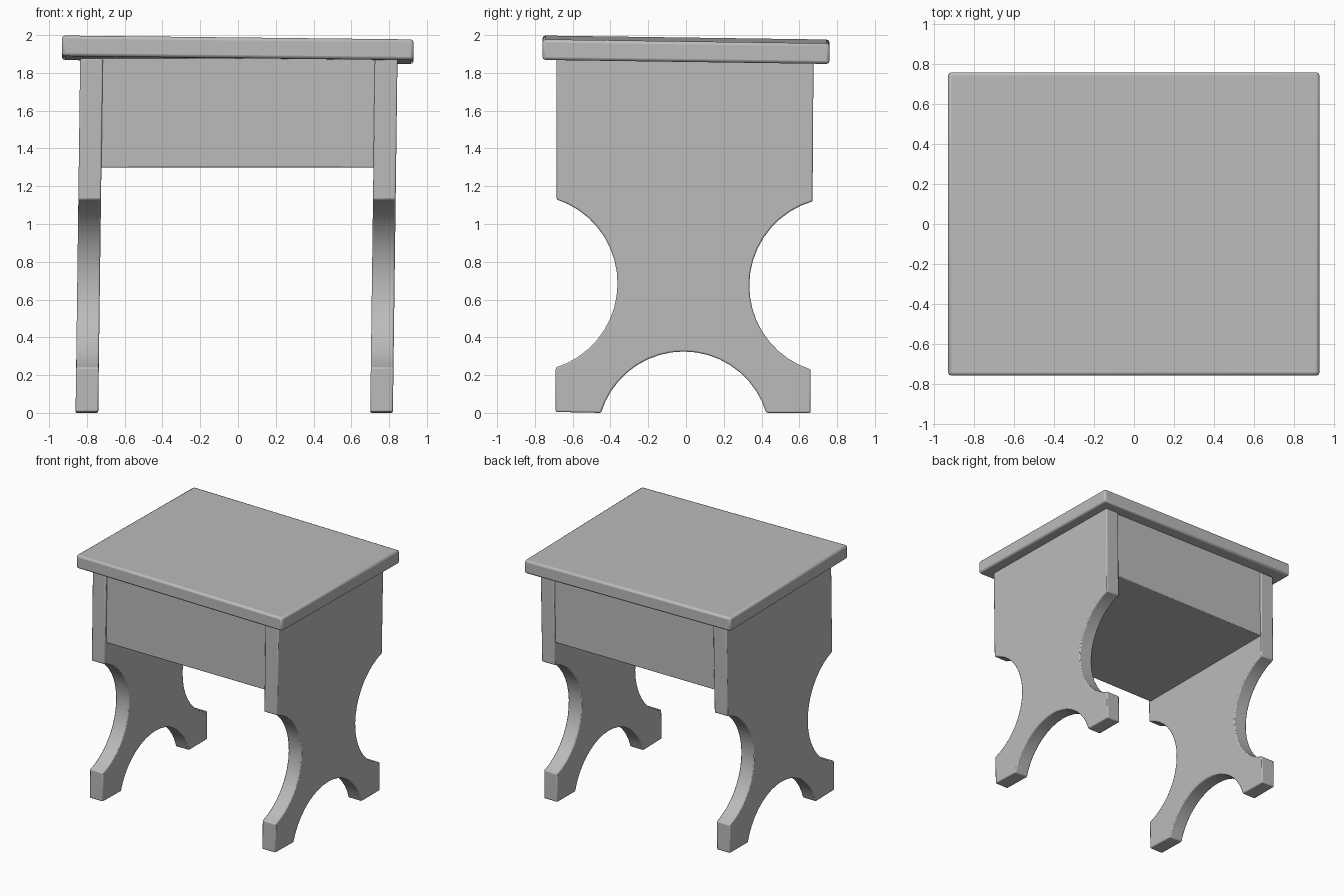
import bpy, bmesh, math
from mathutils import Vector

if "Cube" in bpy.data.objects:
    bpy.data.objects.remove(bpy.data.objects["Cube"], do_unlink=True)

grey = bpy.data.materials.new("plain grey")
grey.use_nodes = True
colour = (0.5, 0.5, 0.5, 1)
grey.diffuse_color = colour
grey.node_tree.nodes["Principled BSDF"].inputs["Base Color"].default_value = colour


def finish(name, bm, bevel, segments=2):
    bmesh.ops.recalc_face_normals(bm, faces=bm.faces)
    mesh = bpy.data.meshes.new(name)
    bm.to_mesh(mesh)
    bm.free()
    mesh.materials.append(grey)
    ob = bpy.data.objects.new(name, mesh)
    bpy.context.collection.objects.link(ob)
    mod = ob.modifiers.new("soft edges", "BEVEL")
    mod.width = bevel
    mod.segments = segments
    mod.limit_method = "ANGLE"
    mod.angle_limit = math.radians(35)
    bpy.ops.object.select_all(action="DESELECT")
    ob.select_set(True)
    bpy.context.view_layer.objects.active = ob
    bpy.ops.object.shade_smooth_by_angle(angle=math.radians(30))
    return ob


def box(low, high):
    bm = bmesh.new()
    bmesh.ops.create_cube(bm, size=1)
    low, high = Vector(low), Vector(high)
    for v in bm.verts:
        v.co = (low + high) / 2 + v.co * (high - low)
    return bm


def arc(start, end, sagitta, steps=18):
    """Circular arc bulging to the left of the line from start to end."""
    a, b = Vector(start), Vector(end)
    half = (b - a).length / 2
    along = (b - a).normalized()
    side = Vector((-along.y, along.x))
    radius = (half ** 2 + sagitta ** 2) / (2 * sagitta)
    centre = (a + b) / 2 + side * (sagitta - radius)
    sweep = math.asin(half / radius)
    points = []
    for i in range(steps + 1):
        t = sweep * (2 * i / steps - 1)
        points.append(centre + radius * (along * math.sin(t) + side * math.cos(t)))
    return points


# Side panels: scalloped outline in (y, z), leaning slightly towards +x
outline = [Vector((-0.685, 1.875)), *arc((-0.685, 1.13), (-0.69, 0.24), 0.325),
           Vector((-0.69, 0.005)), *arc((-0.45, 0), (0.425, 0), 0.325),
           Vector((0.66, 0)), *arc((0.66, 0.23), (0.67, 1.12), 0.33),
           Vector((0.675, 1.86))]


def side_panel(name, x):
    bm = bmesh.new()
    face = bm.faces.new([bm.verts.new((x - 0.06, p.x, p.y)) for p in outline])
    extruded = bmesh.ops.extrude_face_region(bm, geom=[face])["geom"]
    bmesh.ops.translate(bm, vec=(0.12, 0, 0),
                        verts=[g for g in extruded if isinstance(g, bmesh.types.BMVert)])
    for v in bm.verts:
        v.co.x += 0.013 * v.co.z
    finish(name, bm, 0.008)


side_panel("right_side_panel", -0.80)
side_panel("left_side_panel", 0.76)

# Closed compartment between the panels
finish("compartment", box((-0.76, -0.668, 1.30), (0.76, 0.66, 1.88)), 0.005)

# Overhanging top board, tilted a little
board = box((-0.932, -0.76, 1.868), (0.93, 0.76, 1.977))
for v in board.verts:
    v.co.z -= 0.011 * v.co.x + 0.014 * v.co.y
finish("top_board", board, 0.016)
